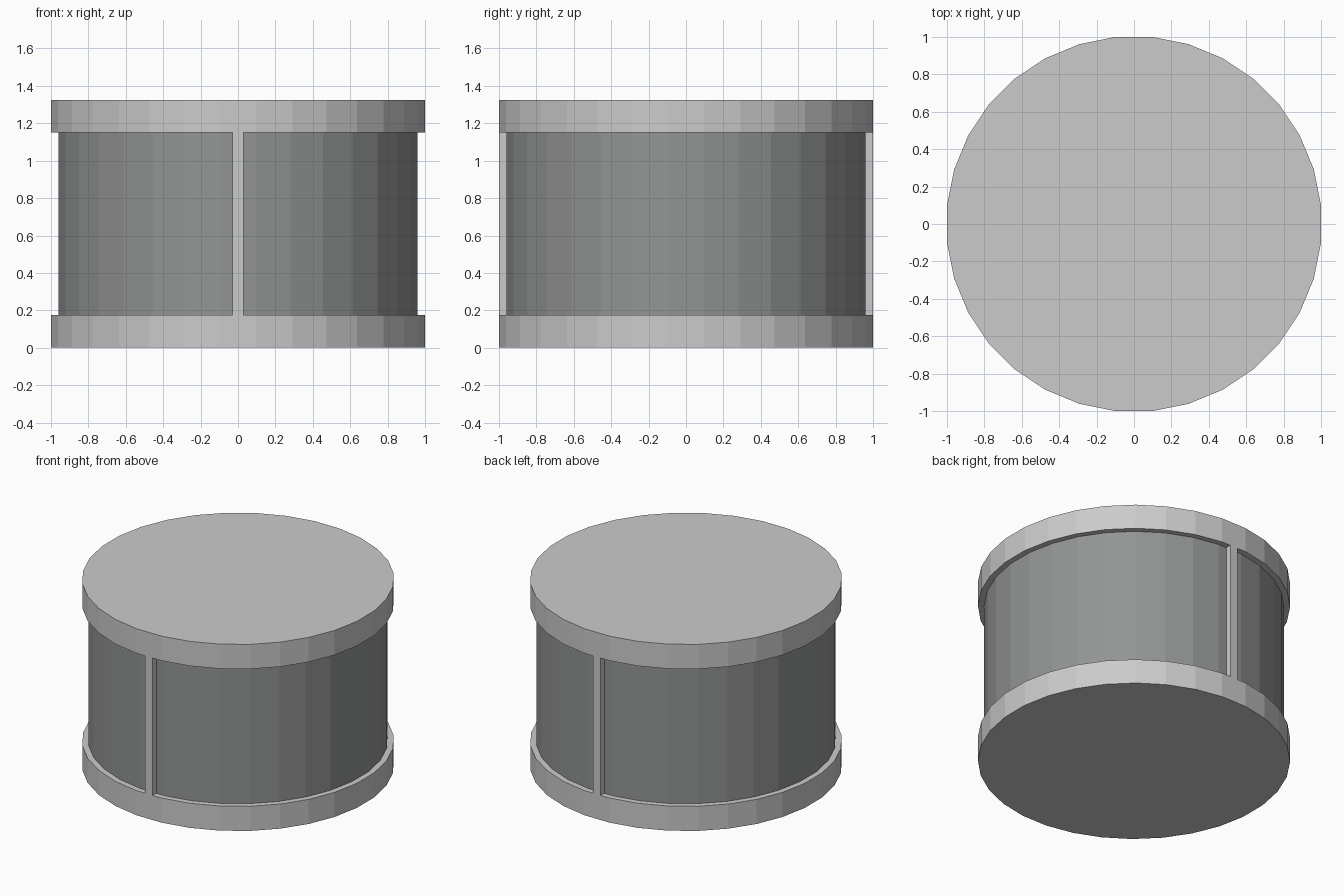
import bpy, bmesh, math
from mathutils import Matrix

if "Cube" in bpy.data.objects:
    bpy.data.objects.remove(bpy.data.objects["Cube"])

SIDES, H = 32, 1.325          # facet count, total height
Z0, Z1 = 0.175, 1.15          # window bottom and top
POST, INNER = 0.03, 0.96      # post half width, drum flat-to-centre distance


def prism(bm, apothem, z0, z1, caps):
    """32-sided prism with flats facing the axes."""
    r = apothem / math.cos(math.pi / SIDES)
    m = Matrix.Translation((0, 0, (z0 + z1) / 2)) @ Matrix.Rotation(math.pi / SIDES, 4, 'Z')
    bmesh.ops.create_cone(bm, cap_ends=caps, segments=SIDES, radius1=r, radius2=r,
                          depth=z1 - z0, matrix=m)


def finish(bm, name):
    me = bpy.data.meshes.new(name)
    bm.normal_update()
    bm.to_mesh(me)
    bm.free()
    ob = bpy.data.objects.new(name, me)
    bpy.context.collection.objects.link(ob)
    return ob


def band(bm):
    return [f for f in bm.faces if abs(f.normal.z) < 0.5
            and Z0 < f.calc_center_median().z < Z1]


# Outer frame: two rims joined by a front and a back post
bm = bmesh.new()
prism(bm, 1, 0, H, True)
for z in (Z0, Z1):
    bmesh.ops.bisect_plane(bm, geom=bm.verts[:] + bm.edges[:] + bm.faces[:],
                           plane_co=(0, 0, z), plane_no=(0, 0, 1))
bm.normal_update()
for x in (-POST, POST):
    faces = band(bm)
    edges = {e for f in faces for e in f.edges}
    verts = {v for f in faces for v in f.verts}
    bmesh.ops.bisect_plane(bm, geom=list(verts) + list(edges) + faces,
                           plane_co=(x, 0, 0), plane_no=(1, 0, 0))
bm.normal_update()
windows = [f for f in band(bm) if abs(f.calc_center_median().x) > POST * 0.9]
new = bmesh.ops.extrude_face_region(bm, geom=windows)['geom']
bmesh.ops.delete(bm, geom=[f for f in windows if f.is_valid], context='FACES')
for v in (g for g in new if isinstance(g, bmesh.types.BMVert)):
    v.co.y *= INNER
    if abs(v.co.x) > POST + 0.001:
        v.co.x *= INNER
# Recess walls stay, the drum replaces the recess floor
bmesh.ops.delete(bm, geom=[g for g in new if isinstance(g, bmesh.types.BMFace)],
                 context='FACES_ONLY')
finish(bm, "outer_frame")

# Dark inner drum
bm = bmesh.new()
prism(bm, INNER, Z0, Z1, False)
drum = finish(bm, "inner_drum")
mat = bpy.data.materials.new("dark_grey")
mat.diffuse_color = (0.29, 0.3, 0.295, 1)
mat.use_nodes = True
mat.node_tree.nodes["Principled BSDF"].inputs["Base Color"].default_value = mat.diffuse_color
drum.data.materials.append(mat)
